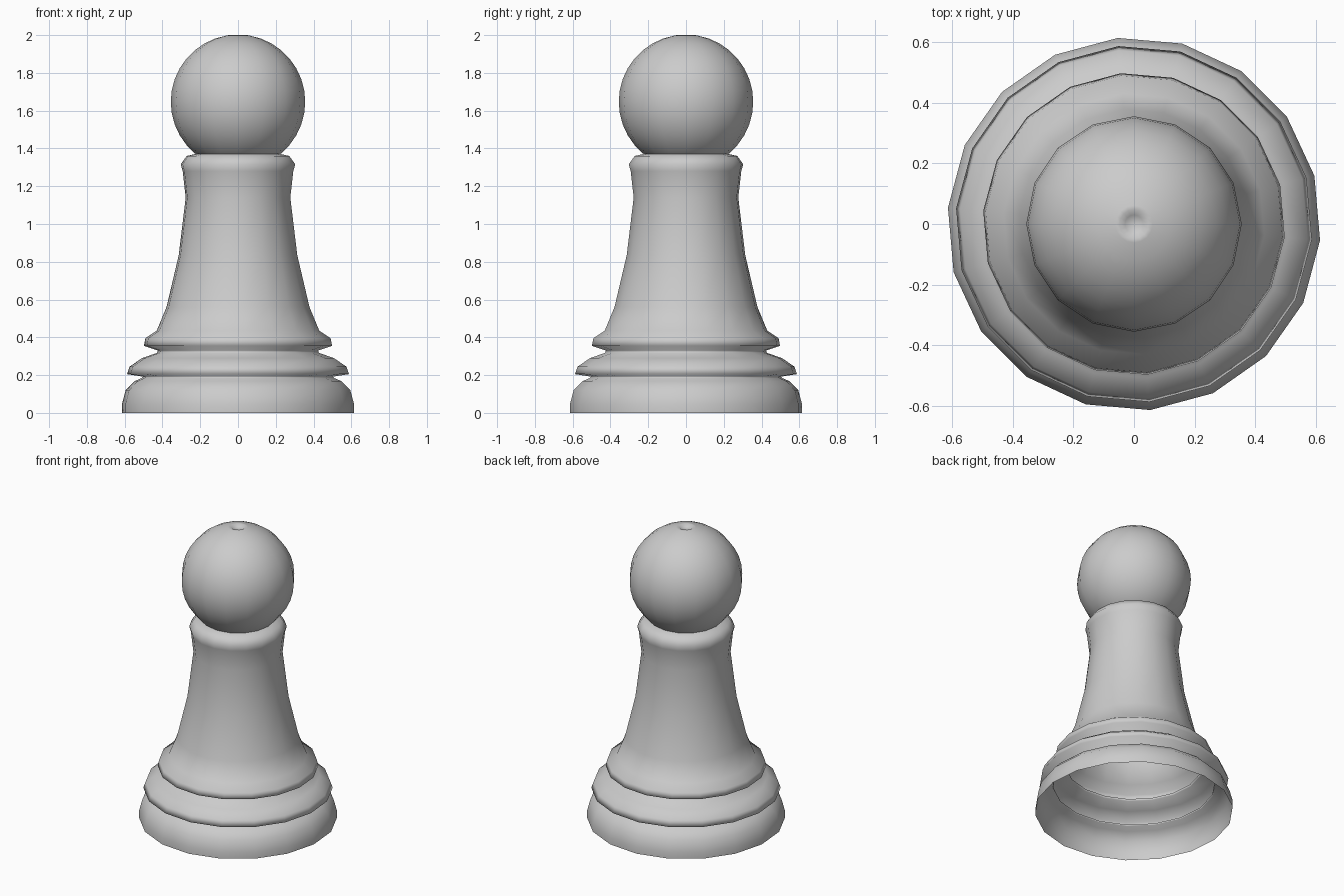
import bpy, bmesh
from math import sin, cos, pi, radians

if "Cube" in bpy.data.objects:
    bpy.data.objects.remove(bpy.data.objects["Cube"])


def lathe(name, profile, sides, phase=0.0):
    """Revolve (radius, z) points around z; radius 0 becomes a pole."""
    bm = bmesh.new()
    rings = []
    for r, z in profile:
        if r < 1e-6:
            rings.append([bm.verts.new((0, 0, z))] * sides)
        else:
            angles = [phase + 2 * pi * i / sides for i in range(sides)]
            rings.append([bm.verts.new((r * cos(a), r * sin(a), z)) for a in angles])
    for low, high in zip(rings, rings[1:]):
        for i in range(sides):
            j = (i + 1) % sides
            corners = dict.fromkeys((low[i], low[j], high[j], high[i]))
            bm.faces.new(list(corners))
    mesh = bpy.data.meshes.new(name)
    for f in bm.faces:
        f.smooth = True
    bm.to_mesh(mesh)
    bm.free()
    obj = bpy.data.objects.new(name, mesh)
    bpy.context.collection.objects.link(obj)
    return obj


# Hollow turned body: foot, two flanges with grooves, tapered stem, collar
body_profile = [
    (0.617, 0.0), (0.617, 0.045), (0.597, 0.12), (0.55, 0.168), (0.51, 0.185),
    (0.505, 0.192), (0.59, 0.205), (0.576, 0.245), (0.51, 0.29), (0.43, 0.318),
    (0.425, 0.33), (0.50, 0.355), (0.492, 0.395), (0.432, 0.435),
    (0.38, 0.56), (0.315, 0.835), (0.278, 1.14), (0.294, 1.28),
    (0.304, 1.316), (0.273, 1.36), (0.22, 1.372),
]
lathe("body", body_profile, 18, radians(-5))

# Round head with a small dimple on top
R, CZ = 0.356, 1.647
RINGS = 18
ball_profile = [(R * sin(pi * i / RINGS), CZ - R * cos(pi * i / RINGS))
                for i in range(RINGS)]
ball_profile += [(0.048, 2.0), (0.03, 1.986), (0.0, 1.978)]
lathe("head", ball_profile, 16)
